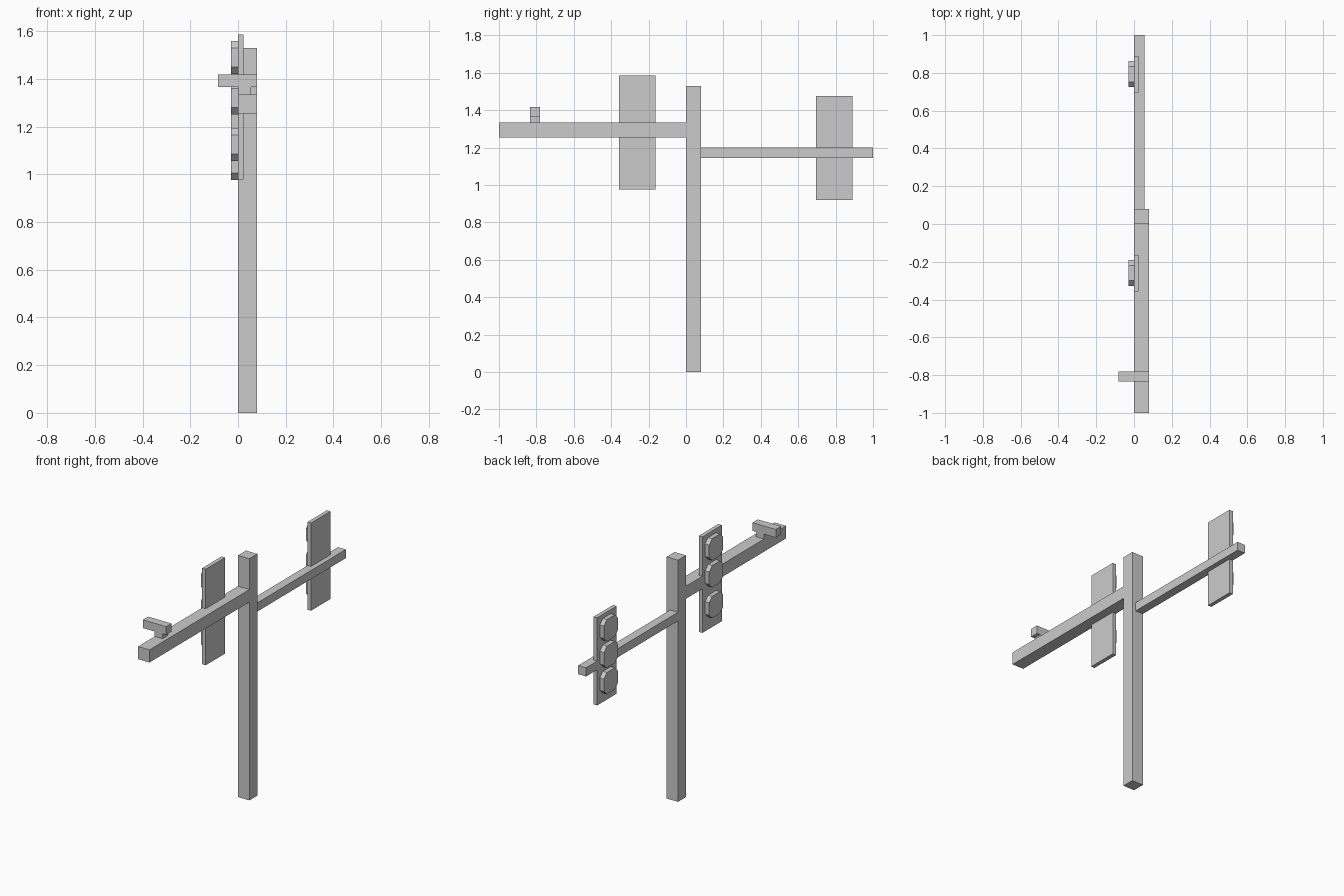
import bpy, bmesh

if "Cube" in bpy.data.objects:
    bpy.data.objects.remove(bpy.data.objects["Cube"])


def make_object(name, bm):
    bmesh.ops.recalc_face_normals(bm, faces=bm.faces)
    mesh = bpy.data.meshes.new(name)
    bm.to_mesh(mesh)
    bm.free()
    obj = bpy.data.objects.new(name, mesh)
    bpy.context.collection.objects.link(obj)
    return obj


def prism(name, profile, x0, x1):
    """Extrude a (y, z) profile along x."""
    bm = bmesh.new()
    face = bm.faces.new([bm.verts.new((x0, y, z)) for y, z in profile])
    ext = bmesh.ops.extrude_face_region(bm, geom=[face])
    verts = [v for v in ext["geom"] if isinstance(v, bmesh.types.BMVert)]
    bmesh.ops.translate(bm, verts=verts, vec=(x1 - x0, 0, 0))
    return make_object(name, bm)


def box(name, x, y, z):
    profile = [(y[0], z[0]), (y[1], z[0]), (y[1], z[1]), (y[0], z[1])]
    return prism(name, profile, *x)


def lamp(name, cy, cz, r=0.069, f=0.04):
    """Eight-sided lamp with long flats and short corner cuts."""
    pts = [(r, -f), (r, f), (f, r), (-f, r), (-r, f), (-r, -f), (-f, -r), (f, -r)]
    return prism(name, [(cy + a, cz + b) for a, b in pts], -0.029, 0)


# Pole and the two arms
box("pole", (0, 0.08), (0, 0.08), (0, 1.53))
box("front_arm", (0, 0.08), (-1, 0), (1.255, 1.335))
box("back_arm", (0, 0.055), (0.08, 1), (1.145, 1.2))

# Signal panels, each with three lamps on the -x face
signals = [
    ("front", -0.26, (0.977, 1.585), (1.49, 1.32, 1.125)),
    ("back", 0.793, (0.92, 1.475), (1.38, 1.212, 1.045)),
]
for side, cy, z, lamps in signals:
    box(side + "_signal_panel", (-0.001, 0.024), (cy - 0.097, cy + 0.097), z)
    for i, cz in enumerate(lamps, 1):
        lamp(f"{side}_lamp_{i}", cy, cz)

# Camera on a short stem near the end of the front arm
box("camera_stem", (0, 0.055), (-0.833, -0.78), (1.335, 1.366))
box("camera_body", (-0.083, 0.08), (-0.833, -0.78), (1.366, 1.418))
